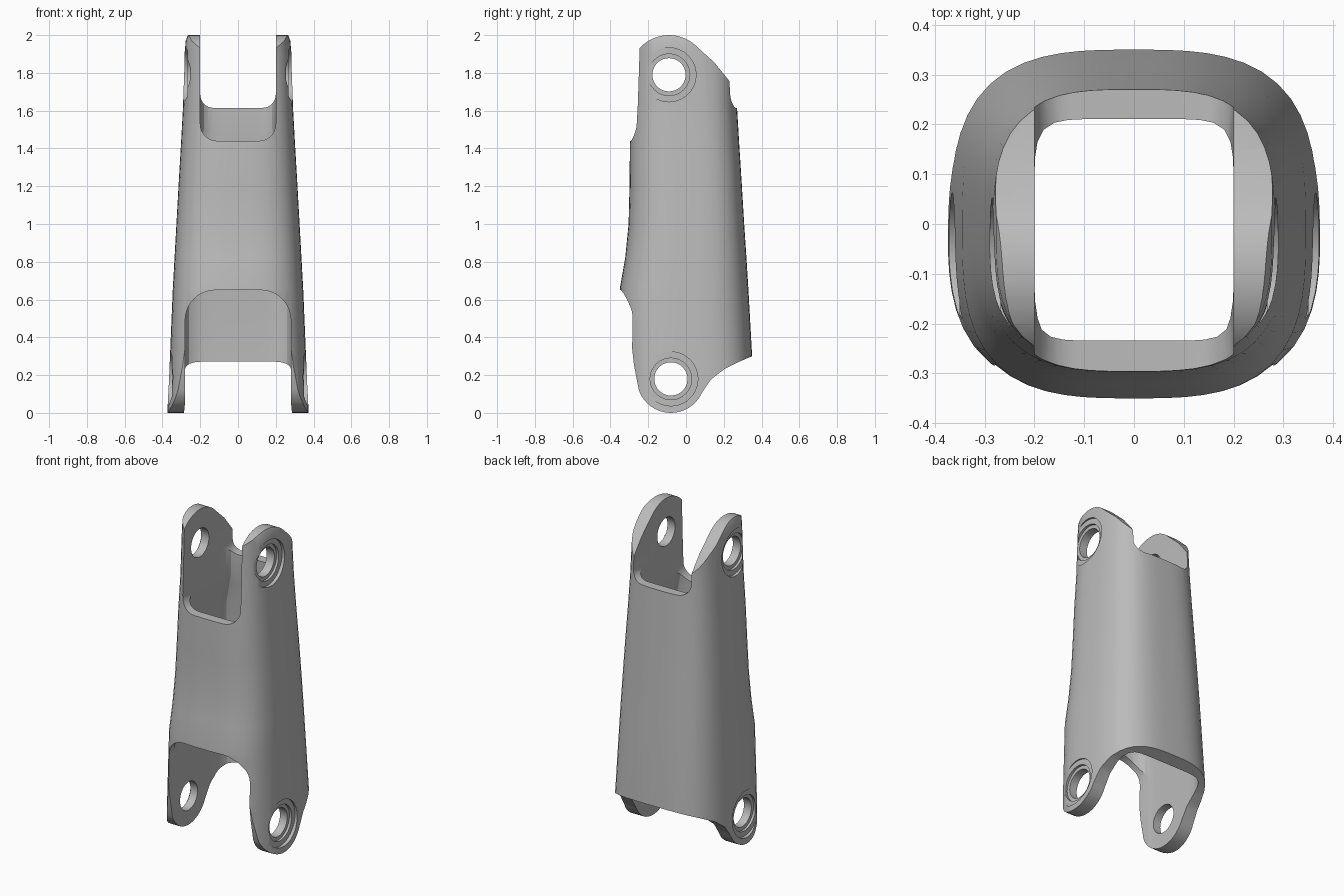
import bpy, bmesh, math
from math import sin, cos, pi, radians
from mathutils import Matrix

cube = bpy.data.objects.get("Cube")
if cube:
    bpy.data.objects.remove(cube)

metal = bpy.data.materials.new("plain_grey")
metal.use_nodes = True
metal.diffuse_color = (0.5, 0.5, 0.5, 1)
metal.node_tree.nodes["Principled BSDF"].inputs["Base Color"].default_value = (0.5, 0.5, 0.5, 1)


def finish(name, bm):
    bmesh.ops.recalc_face_normals(bm, faces=bm.faces)
    mesh = bpy.data.meshes.new(name)
    bm.to_mesh(mesh)
    bm.free()
    mesh.materials.append(metal)
    obj = bpy.data.objects.new(name, mesh)
    bpy.context.collection.objects.link(obj)
    return obj


def loft(name, sections, power, count=64):
    """Solid through rounded-square sections: (z, half width, front y, back y)."""
    bm = bmesh.new()
    rings = []
    for z, hx, front, back in sections:
        mid, hy = (front + back) / 2, (back - front) / 2
        ring = []
        for i in range(count):
            c, s = cos(2 * pi * i / count), sin(2 * pi * i / count)
            r = (abs(c) ** power + abs(s) ** power) ** (-1 / power)
            ring.append(bm.verts.new((hx * r * c, mid + hy * r * s, z)))
        rings.append(ring)
    for a, b in zip(rings, rings[1:]):
        for i in range(count):
            j = (i + 1) % count
            bm.faces.new((a[i], a[j], b[j], b[i]))
    bm.faces.new(rings[0])
    bm.faces.new(rings[-1])
    return finish(name, bm)


def prism(name, outline, place, low, high):
    """Extrude a flat outline from low to high; place maps (u, v, depth) to a point."""
    bm = bmesh.new()
    a = [bm.verts.new(place(u, v, low)) for u, v in outline]
    b = [bm.verts.new(place(u, v, high)) for u, v in outline]
    for i in range(len(a)):
        j = (i + 1) % len(a)
        bm.faces.new((a[i], a[j], b[j], b[i]))
    bm.faces.new(a)
    bm.faces.new(b)
    return finish(name, bm)


def arc(cx, cz, r, start, end, steps=16):
    angles = [radians(start + (end - start) * i / steps) for i in range(steps + 1)]
    return [(cx + r * cos(t), cz + r * sin(t)) for t in angles]


def cylinder_x(name, y, z, r, x1, x2):
    bm = bmesh.new()
    bmesh.ops.create_cone(bm, cap_ends=True, segments=40, radius1=r, radius2=r, depth=abs(x2 - x1),
                          matrix=Matrix.Translation(((x1 + x2) / 2, y, z)) @ Matrix.Rotation(pi / 2, 4, 'Y'))
    return finish(name, bm)


def carve(target, tool, operation='DIFFERENCE'):
    mod = target.modifiers.new("carve", 'BOOLEAN')
    mod.operation, mod.solver, mod.object = operation, 'EXACT', tool
    bpy.context.view_layer.objects.active = target
    bpy.ops.object.modifier_apply(modifier=mod.name)
    bpy.data.objects.remove(tool)


def from_front(u, v, d):
    return (u, d, v)


def from_side(u, v, d):
    return (d, u, v)


# Tapered outer sleeve
sleeve = loft("link_sleeve", [
    (-0.02, 0.375, -0.345, 0.365), (0.3, 0.36, -0.35, 0.35), (0.66, 0.345, -0.35, 0.33),
    (0.82, 0.336, -0.322, 0.32), (1.0, 0.326, -0.304, 0.308), (1.2, 0.315, -0.299, 0.296),
    (1.42, 0.302, -0.297, 0.282), (1.62, 0.291, -0.288, 0.27), (1.9, 0.283, -0.28, 0.255),
    (1.97, 0.277, -0.28, 0.25), (2.02, 0.258, -0.27, 0.24)], 3.1)

# Hollow inside, narrowing between the upper lugs
carve(sleeve, loft("bore", [
    (-0.1, 0.285, -0.285, 0.29), (0.4, 0.285, -0.285, 0.285), (0.66, 0.285, -0.285, 0.275),
    (1.0, 0.268, -0.25, 0.25), (1.3, 0.248, -0.24, 0.23), (1.42, 0.22, -0.235, 0.22),
    (1.5, 0.2, -0.232, 0.212), (2.1, 0.2, -0.228, 0.205)], 7))

# Side outline with rounded lugs at both ends
outline = (arc(-0.09, 1.79, 0.21, 145, 52) + [(0.15, 1.855), (0.235, 1.75), (0.5, 1.6), (0.5, 0.34),
           (0.35, 0.3), (0.28, 0.27), (0.2, 0.23), (0.13, 0.175)]
           + arc(-0.08, 0.18, 0.18, -25, -160)
           + [(-0.275, 0.25), (-0.292, 0.4), (-0.302, 0.52), (-0.36, 0.67), (-0.5, 0.68), (-0.5, 1.9)])
carve(sleeve, prism("side_outline", outline, from_side, -1, 1), 'INTERSECT')


# Notches: U shaped at the top, arched at the lower front
def u_notch(half, floor, r):
    right = arc(half - r, floor + r, r, -90, 0, 8)
    return right + [(half, 2.2), (-half, 2.2)] + [(-u, v) for u, v in reversed(right)]


carve(sleeve, prism("front_top_notch", u_notch(0.2, 1.44, 0.09), from_front, -1, -0.02))
carve(sleeve, prism("back_top_notch", u_notch(0.2, 1.615, 0.07), from_front, 0.02, 1))
shoulder = arc(0.12, 0.49, 0.16, 0, 90, 10)
arch = shoulder + [(-u, v) for u, v in reversed(shoulder)] + [(-0.28, -0.2), (0.28, -0.2)]
carve(sleeve, prism("front_bottom_arch", arch, from_front, -1, -0.05))

# Pin holes with stepped round recesses
for y, z, seat in ((-0.09, 1.79, 0.268), (-0.08, 0.18, 0.35)):
    carve(sleeve, cylinder_x("pin_hole", y, z, 0.088, -1, 1))
    for side in (-1, 1):
        carve(sleeve, cylinder_x("outer_recess", y, z, 0.143, side * seat, side))
        carve(sleeve, cylinder_x("inner_recess", y, z, 0.11, side * (seat - 0.015), side))

# Smooth shading with crisp rims
bpy.ops.object.select_all(action='DESELECT')
sleeve.select_set(True)
bpy.context.view_layer.objects.active = sleeve
bpy.ops.object.shade_smooth_by_angle(angle=radians(30))
